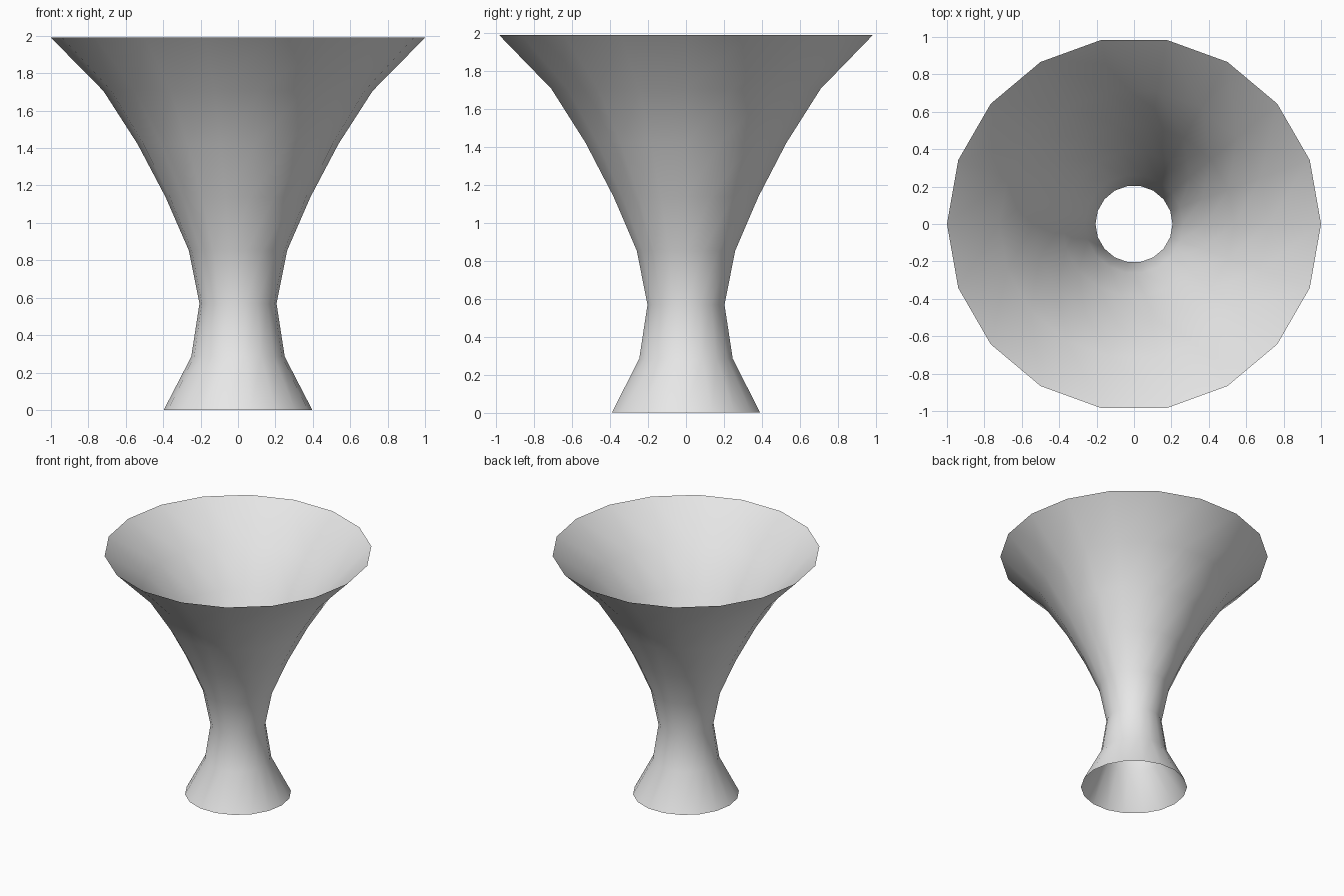
import bpy, bmesh, math
from mathutils import Vector

cube = bpy.data.objects.get("Cube")
if cube:
    bpy.data.objects.remove(cube, do_unlink=True)

SIDES = 18
HEIGHT = 1.99
# Radii at evenly spaced heights, from foot to rim
RADII = [0.397, 0.25, 0.206, 0.263, 0.387, 0.537, 0.72, 1.0]

# Plain grey material
grey = bpy.data.materials.new("light_grey")
grey.use_nodes = True
colour = (0.8, 0.8, 0.8, 1)
grey.diffuse_color = colour
grey.node_tree.nodes["Principled BSDF"].inputs["Base Color"].default_value = colour

# Flared open shell: the profile spun once round the z axis
bm = bmesh.new()
step = HEIGHT / (len(RADII) - 1)
profile = [bm.verts.new((r, 0, i * step)) for i, r in enumerate(RADII)]
edges = [bm.edges.new(pair) for pair in zip(profile, profile[1:])]
bmesh.ops.spin(bm, geom=profile + edges, cent=(0, 0, 0), axis=(0, 0, 1),
               angle=math.tau, steps=SIDES)
bmesh.ops.remove_doubles(bm, verts=bm.verts[:], dist=0.001)

# Make every face point away from the axis
bm.normal_update()
inward = [f for f in bm.faces
          if f.normal.dot(f.calc_center_median() * Vector((1, 1, 0))) < 0]
bmesh.ops.reverse_faces(bm, faces=inward)

mesh = bpy.data.meshes.new("flared_vase")
bm.to_mesh(mesh)
bm.free()
mesh.materials.append(grey)
mesh.shade_smooth()
vase = bpy.data.objects.new("flared_vase", mesh)
bpy.context.collection.objects.link(vase)
